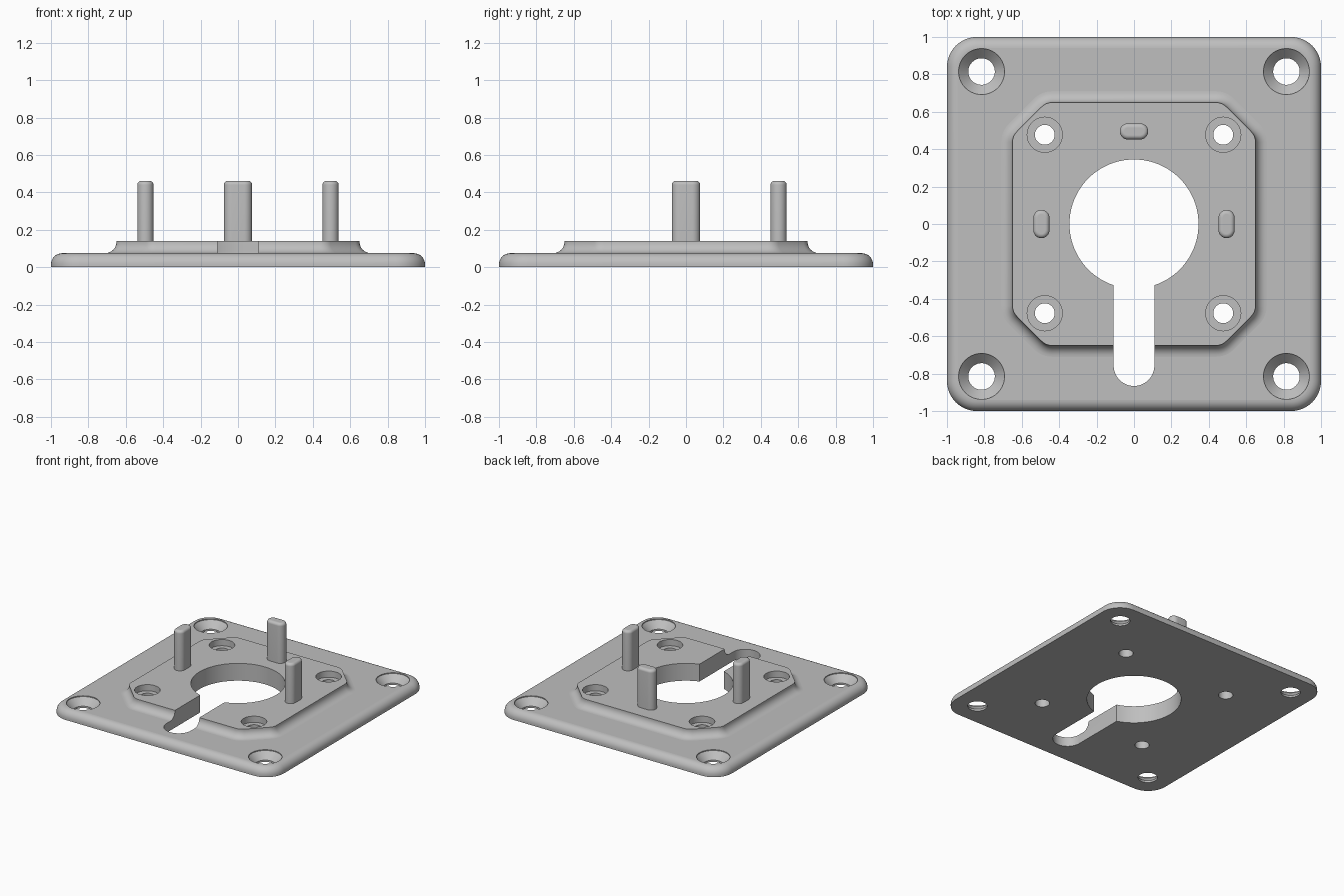
import bpy, bmesh, math
from mathutils import Vector

if "Cube" in bpy.data.objects:
    bpy.data.objects.remove(bpy.data.objects["Cube"])

grey = bpy.data.materials.new("satin grey")
grey.diffuse_color = (0.52, 0.52, 0.52, 1)
grey.use_nodes = True
grey.node_tree.nodes["Principled BSDF"].inputs["Base Color"].default_value = grey.diffuse_color


def outline(core, r, seg):
    """Convex core polygon (counter-clockwise) grown by radius r with round corners."""
    n = len(core)
    pts = []
    for i, c in enumerate(core):
        if n == 1:
            angles = [2 * math.pi * k / seg for k in range(seg)]
        else:
            p, q = core[i - 1], core[(i + 1) % n]
            a0 = math.atan2(c[1] - p[1], c[0] - p[0]) - math.pi / 2
            a1 = math.atan2(q[1] - c[1], q[0] - c[0]) - math.pi / 2
            sweep = (a1 - a0) % (2 * math.pi)
            angles = [a0 + sweep * k / seg for k in range(seg + 1)]
        pts += [(c[0] + r * math.cos(a), c[1] + r * math.sin(a)) for a in angles]
    return pts


def loft(name, core, layers, seg=12):
    """Solid stacked from (radius, height) layers around a core polygon."""
    bm = bmesh.new()
    rings = [[bm.verts.new((x, y, z)) for x, y in outline(core, r, seg)] for r, z in layers]
    n = len(rings[0])
    for lo, hi in zip(rings, rings[1:]):
        for i in range(n):
            j = (i + 1) % n
            bm.faces.new((lo[i], lo[j], hi[j], hi[i]))
    bm.faces.new(rings[0][::-1])
    bm.faces.new(rings[-1])
    me = bpy.data.meshes.new(name)
    bm.to_mesh(me)
    bm.free()
    me.materials.append(grey)
    ob = bpy.data.objects.new(name, me)
    bpy.context.collection.objects.link(ob)
    return ob


def combine(target, tool, operation):
    """Apply a boolean and discard the tool."""
    tool.hide_render = True
    mod = target.modifiers.new("cut", 'BOOLEAN')
    mod.operation, mod.solver, mod.object = operation, 'EXACT', tool
    bpy.context.view_layer.objects.active = target
    bpy.ops.object.modifier_apply(modifier=mod.name)
    bpy.data.objects.remove(tool)


def shade(ob):
    """Smooth curved faces, keep horizontal faces flat."""
    bpy.ops.object.select_all(action='DESELECT')
    ob.select_set(True)
    bpy.context.view_layer.objects.active = ob
    bpy.ops.object.shade_smooth_by_angle(angle=math.radians(32))
    for f in ob.data.polygons:
        if abs(f.normal.z) > 0.9995:
            f.use_smooth = False


STEPS = [math.pi / 2 * k / 8 for k in range(9)]
CORNERS = [(sx, sy) for sx in (-1, 1) for sy in (-1, 1)]

# Base plate with rounded corners and a rounded top edge
h = 0.84
base = loft("base_plate", [(-h, -h), (h, -h), (h, h), (-h, h)],
            [(0.16, 0)] + [(0.10 + 0.06 * math.cos(t), 0.015 + 0.06 * math.sin(t)) for t in STEPS])

# Raised octagonal platform, flaring into the base
a, b = 0.57, 0.437
octagon = [(-b, -a), (b, -a), (a, -b), (a, b), (b, a), (-b, a), (-a, b), (-a, -b)]
platform = loft("platform", octagon,
                [(0.14, 0.045)]
                + [(0.14 - 0.06 * math.sin(t), 0.075 + 0.06 * (1 - math.cos(t))) for t in STEPS]
                + [(0.08, 0.14)], seg=6)
combine(base, platform, 'UNION')

# Keyhole opening: round hole plus slot
combine(base, loft("round_cutter", [(0, 0)], [(0.345, -0.1), (0.345, 0.3)], 80), 'DIFFERENCE')
combine(base, loft("slot_cutter", [(0, -0.2), (0, -0.757)], [(0.109, -0.1), (0.109, 0.3)], 24),
        'DIFFERENCE')

for sx, sy in CORNERS:
    # Countersunk corner screw holes
    combine(base, loft("corner_cutter", [(sx * 0.815, sy * 0.815)],
                       [(0.071, -0.1), (0.071, 0.015), (0.123, 0.068), (0.123, 0.2)], 40), 'DIFFERENCE')
    # Counterbored platform screw holes
    combine(base, loft("platform_cutter", [(sx * 0.477, sy * 0.477)],
                       [(0.053, -0.1), (0.053, 0.09), (0.094, 0.09), (0.094, 0.3)], 36), 'DIFFERENCE')
shade(base)

# Three upright pegs with rounded ends and softened tops
PEGS = {"left_peg": (-0.495, 0, False), "right_peg": (0.495, 0, False), "back_peg": (0, 0.495, True)}
for name, (x, y, wide) in PEGS.items():
    d = 0.033
    core = [(x - d, y), (x + d, y)] if wide else [(x, y - d), (x, y + d)]
    layers = [(0.043, 0.13)] + [(0.021 + 0.022 * math.cos(t), 0.44 + 0.022 * math.sin(t)) for t in STEPS]
    shade(loft(name, core, layers, 16))
